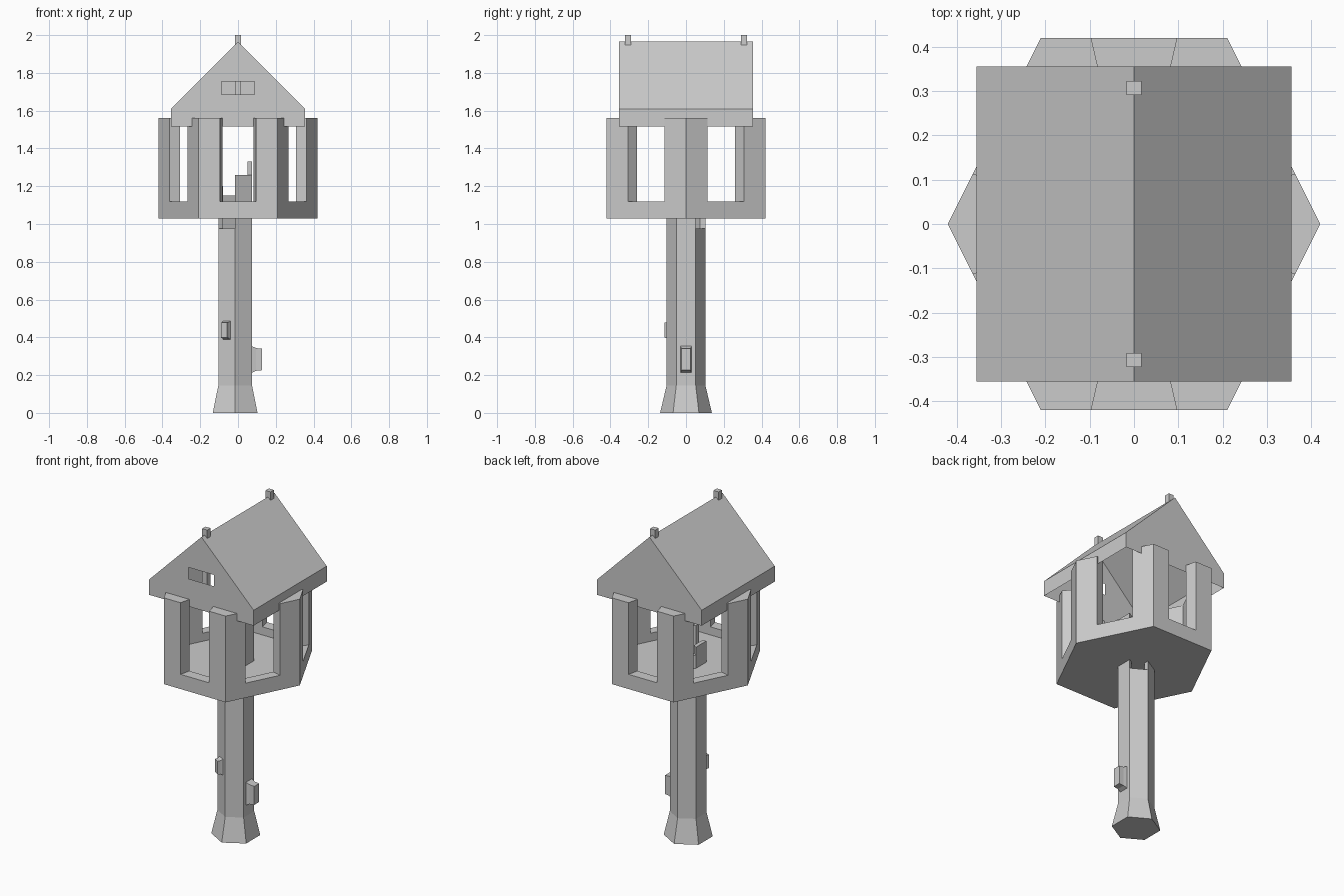
import bpy, bmesh, math
from mathutils import Vector

if "Cube" in bpy.data.objects:
    bpy.data.objects.remove(bpy.data.objects["Cube"])

def finish(name, bm, recalc=True):
    bmesh.ops.remove_doubles(bm, verts=bm.verts, dist=1e-5)
    if recalc:
        bmesh.ops.recalc_face_normals(bm, faces=bm.faces)
    me = bpy.data.meshes.new(name)
    bm.to_mesh(me)
    bm.free()
    ob = bpy.data.objects.new(name, me)
    bpy.context.collection.objects.link(ob)
    return ob

def face(bm, pts):
    bm.faces.new([bm.verts.new(p) for p in pts])

def at(p, z):
    return (p[0], p[1], z)

def loft(bm, sections):
    """Join matching point loops and cap both ends."""
    rows = [[bm.verts.new(p) for p in s] for s in sections]
    n = len(rows[0])
    for a, b in zip(rows, rows[1:]):
        for i in range(n):
            j = (i + 1) % n
            bm.faces.new((a[i], a[j], b[j], b[i]))
    bm.faces.new(rows[0][::-1])
    bm.faces.new(rows[-1])

def wall_ring(bm, outer, inner, z_out, z_in, heights):
    """Thick wall around a loop, each segment having its own height."""
    n = len(outer)
    for i in range(n):
        j = (i + 1) % n
        h, nxt = heights[i], heights[j]
        o, p, q, r = outer[i], outer[j], inner[i], inner[j]
        if h > z_out:
            face(bm, [at(o, z_out), at(p, z_out), at(p, h), at(o, h)])
            face(bm, [at(o, h), at(p, h), at(r, h), at(q, h)])
        if h > z_in:
            face(bm, [at(r, z_in), at(q, z_in), at(q, h), at(r, h)])
        if h > nxt:
            face(bm, [at(p, nxt), at(r, nxt), at(r, h), at(p, h)])
        elif nxt > h:
            face(bm, [at(r, h), at(p, h), at(p, nxt), at(r, nxt)])

# Trunk: flared hexagonal column
CX = -0.015
def hexagon(r):
    return [(CX + r * math.cos(math.radians(a)), r * math.sin(math.radians(a)))
            for a in range(-30, 330, 60)]

bm = bmesh.new()
loft(bm, [[at(p, z) for p in hexagon(r)]
          for r, z in ((0.137, 0), (0.103, 0.145), (0.103, 0.975))])
finish("trunk", bm)

# Broken hollow trunk top, stepped per side
bm = bmesh.new()
wall_ring(bm, hexagon(0.103), hexagon(0.075), 0.975, 0.975,
          [1.33, 0.975, 1.15, 1.2, 0.975, 1.26])
finish("trunk_top", bm, False)

# Branch stubs with flared roots
def stub(name, ang, zc, hw, hh, length):
    d = Vector((math.cos(ang), math.sin(ang), 0))
    t = Vector((-d.y, d.x, 0))
    up = Vector((0, 0, 1))
    c = Vector((CX, 0, zc))
    bm = bmesh.new()
    loft(bm, [[c + d * r + t * (a * hw * k) + up * (b * hh * k)
               for a, b in ((-1, -1), (1, -1), (1, 1), (-1, 1))]
              for r, k in ((0.085, 1.2), (0.09 + length * 0.4, 1), (0.09 + length, 0.95))])
    finish(name, bm)

stub("right_branch_stub", 0, 0.283, 0.025, 0.06, 0.052)
stub("front_branch_stub", math.radians(240), 0.438, 0.019, 0.042, 0.03)

# Cabin: hexagonal box with an open window in each side
corners = [(0.42, 0), (0.21, 0.42), (-0.21, 0.42), (-0.42, 0), (-0.21, -0.42), (0.21, -0.42)]
outer, heights = [], []
for i, a in enumerate(corners):
    b = corners[(i + 1) % 6]
    for t, h in ((0, 1.56), (0.27, 1.12), (0.73, 1.56)):
        outer.append((a[0] + (b[0] - a[0]) * t, a[1] + (b[1] - a[1]) * t))
        heights.append(h)
inner = [(x * 0.845, y * 0.845) for x, y in outer]
bm = bmesh.new()
wall_ring(bm, outer, inner, 1.03, 1.07, heights)
face(bm, [at(p, 1.03) for p in outer[::-1]])
face(bm, [at(p, 1.07) for p in inner])
finish("cabin", bm, False)

# Roof: thin gabled shell, open below, slot in the front gable
W, EAVE, TOP, LOW = 0.355, 1.61, 1.965, 1.515
bm = bmesh.new()
for s in (1, -1):
    face(bm, [(s * W, -W, LOW), (s * W, W, LOW), (s * W, W, EAVE), (s * W, -W, EAVE)])
    face(bm, [(s * W, -W, EAVE), (s * W, W, EAVE), (0, W, TOP), (0, -W, TOP)])
    face(bm, [(s * x, -W, z) for x, z in
              ((0, LOW), (W, LOW), (W, EAVE), (0, TOP),
               (0, 1.755), (0.087, 1.755), (0.087, 1.685), (0, 1.685))])
    face(bm, [(s * x, W, z) for x, z in ((0, LOW), (W, LOW), (W, EAVE), (0, TOP))])
finish("roof", bm)

# Ridge posts passing through the roof
for name, y in (("front_ridge_post", -0.307), ("back_ridge_post", 0.307)):
    bm = bmesh.new()
    sq = [(-0.017, y - 0.016), (0.017, y - 0.016), (0.017, y + 0.016), (-0.017, y + 0.016)]
    loft(bm, [[at(p, z) for p in sq] for z in (1.65, 2.0)])
    finish(name, bm)
